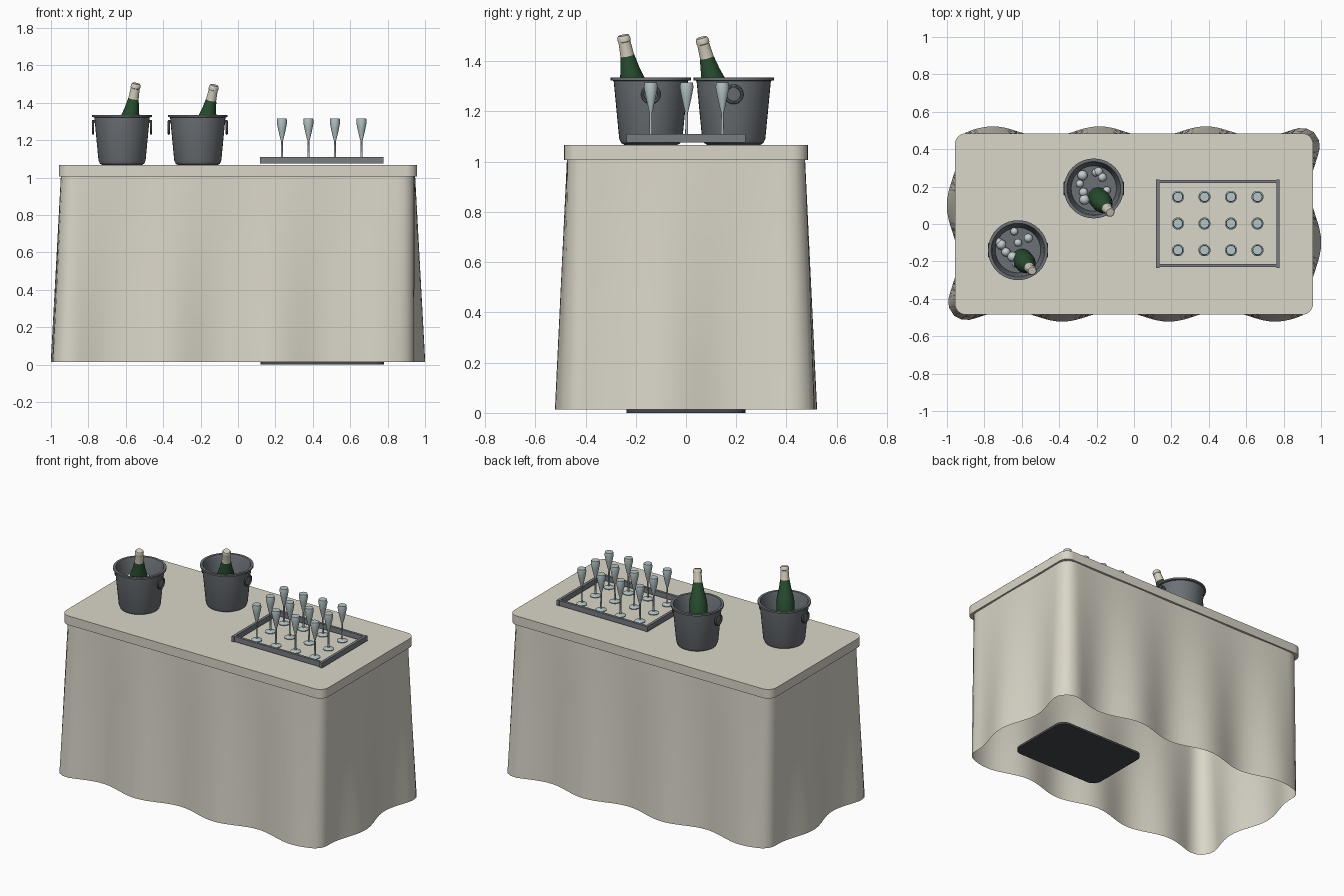
import bpy, bmesh, math
from mathutils import Vector, Matrix

if "Cube" in bpy.data.objects:
    bpy.data.objects.remove(bpy.data.objects["Cube"])


def mat(name, c):
    m = bpy.data.materials.new(name)
    m.diffuse_color = (*c, 1)
    m.use_nodes = True
    m.node_tree.nodes["Principled BSDF"].inputs["Base Color"].default_value = m.diffuse_color
    return m


LINEN = mat("linen", (0.70, 0.67, 0.58))
STEEL = mat("steel", (0.15, 0.165, 0.18))
TRAY = mat("tray_metal", (0.19, 0.205, 0.22))
DARK = mat("dark_base", (0.06, 0.065, 0.072))
GREEN = mat("bottle_green", (0.022, 0.075, 0.03))
FOIL = mat("pale_foil", (0.66, 0.62, 0.52))
GLASS = mat("glass", (0.47, 0.56, 0.57))
ICE = mat("ice", (0.56, 0.61, 0.62))


def finish(name, bm, mats, smooth=None, matrix=None, recalc=True):
    if recalc:
        bmesh.ops.recalc_face_normals(bm, faces=bm.faces)
    me = bpy.data.meshes.new(name)
    bm.to_mesh(me)
    bm.free()
    for m in mats:
        me.materials.append(m)
    ob = bpy.data.objects.new(name, me)
    bpy.context.collection.objects.link(ob)
    if matrix:
        ob.matrix_world = matrix
    if smooth:
        bpy.ops.object.select_all(action='DESELECT')
        ob.select_set(True)
        bpy.context.view_layer.objects.active = ob
        bpy.ops.object.shade_smooth_by_angle(angle=math.radians(smooth))
    return ob


def lathe(name, profile, mats, sides=32, matrix=None, split=None, smooth=35):
    # revolve (radius, z) points; faces above "split" take the second material
    bm = bmesh.new()
    rings = []
    for r, z in profile:
        if r == 0:
            rings.append([bm.verts.new((0, 0, z))] * sides)
        else:
            rings.append([bm.verts.new((r * math.cos(2 * math.pi * i / sides),
                                        r * math.sin(2 * math.pi * i / sides), z)) for i in range(sides)])
    for a, b in zip(rings, rings[1:]):
        for i in range(sides):
            j = (i + 1) % sides
            vs = list(dict.fromkeys([a[i], a[j], b[j], b[i]]))
            f = bm.faces.new(vs)
            if split and f.calc_center_median().z > split:
                f.material_index = 1
    return finish(name, bm, mats, smooth, matrix)


def rounded_outline(hx, hy, r, n=6):
    pts = []
    for k, (sx, sy) in enumerate([(1, 1), (-1, 1), (-1, -1), (1, -1)]):
        for i in range(n + 1):
            a = math.pi / 2 * (k + i / n)
            pts.append(Vector((sx * (hx - r) + r * math.cos(a), sy * (hy - r) + r * math.sin(a))))
    return pts


def rounded_slab(name, cx, cy, hx, hy, r, z0, z1, m):
    bm = bmesh.new()
    f = bm.faces.new([bm.verts.new((cx + p.x, cy + p.y, z0)) for p in rounded_outline(hx, hy, r)])
    g = bmesh.ops.extrude_face_region(bm, geom=[f])
    for v in g['geom']:
        if isinstance(v, bmesh.types.BMVert):
            v.co.z = z1
    return finish(name, bm, [m], 30)


def boxes(name, items, m):
    bm = bmesh.new()
    for x0, x1, y0, y1, z0, z1 in items:
        M = Matrix.Translation(((x0 + x1) / 2, (y0 + y1) / 2, (z0 + z1) / 2)) @ \
            Matrix.Diagonal((x1 - x0, y1 - y0, z1 - z0, 1))
        bmesh.ops.create_cube(bm, size=1, matrix=M)
    return finish(name, bm, [m])


# table top
rounded_slab("table_top", 0, 0, 0.958, 0.485, 0.06, 1.007, 1.067, LINEN)


# draped skirt: open rounded loop, folds widen towards the floor
def loop_points(hx, hy, r, count):
    pts = rounded_outline(hx, hy, r)
    segs = list(zip(pts, pts[1:] + pts[:1]))
    total = sum((b - a).length for a, b in segs)
    out = []
    for k in range(count):
        s = total * k / count
        for a, b in segs:
            d = (b - a).length
            if s <= d and d > 1e-6:
                t = (b - a).normalized()
                out.append((a + t * s, Vector((t.y, -t.x))))
                break
            s -= d
    return out


bm = bmesh.new()
N, levels = 160, 8
rows = []
for lv in range(levels + 1):
    t = lv / levels
    loop = loop_points(0.945 + 0.026 * t, 0.472 + 0.02 * t, 0.07 + 0.02 * t, N)
    rows.append([])
    for k, (p, n) in enumerate(loop):
        w = math.cos(2 * math.pi * (10 * k / N - 0.12))
        q = p + n * (0.002 + 0.028 * t) * w
        rows[-1].append(bm.verts.new((q.x, q.y, 1.01 - 0.996 * t)))
for a, b in zip(rows, rows[1:]):
    for i in range(N):
        j = (i + 1) % N
        bm.faces.new((a[j], a[i], b[i], b[j]))
finish("table_skirt", bm, [LINEN], 60, recalc=False)

# dark plate at floor level
rounded_slab("floor_plate", 0.45, 0, 0.33, 0.237, 0.06, 0, 0.014, DARK)

# serving tray rails
z0, z1 = 1.076, 1.11
boxes("tray_rim", [(0.122, 0.772, 0.219, 0.235, z0, z1), (0.122, 0.772, -0.229, -0.213, z0, z1),
                   (0.117, 0.135, -0.236, 0.237, z0, z1), (0.761, 0.779, -0.236, 0.237, z0, z1)], TRAY)

# flute glasses
flute = [(0, 1.080), (0.033, 1.080), (0.033, 1.084), (0.006, 1.092), (0.005, 1.195), (0.010, 1.212),
         (0.020, 1.255), (0.028, 1.297), (0.025, 1.316), (0, 1.316)]
for ix in range(4):
    for iy in range(3):
        lathe(f"flute_{ix}_{iy}", flute, [GLASS], 14,
              Matrix.Translation((0.235 + 0.1417 * ix, -0.14 + 0.1425 * iy, 0)))

# ice buckets, handles, ice and bottles
bucket = [(0, 1.067), (0.105, 1.067), (0.118, 1.074), (0.126, 1.092), (0.148, 1.322), (0.160, 1.324),
          (0.160, 1.335), (0.144, 1.335), (0.138, 1.32), (0.121, 1.20), (0, 1.20)]
bottle = [(0, 0), (0.05, 0), (0.055, 0.008), (0.055, 0.2), (0.050, 0.235), (0.038, 0.28),
          (0.030, 0.325), (0.0275, 0.335), (0.024, 0.392), (0.026, 0.394), (0.026, 0.41), (0.021, 0.418), (0, 0.418)]
setups = [
    ((-0.62, -0.14), (-0.545, -0.25, 1.503), (0.17, -0.20),
     [(-.02, .10), (.055, .065), (-.09, .03), (0, .04), (-.065, -.01), (-.03, -.035), (-.105, .045), (-.01, -.07)]),
    ((-0.215, 0.19), (-0.127, 0.062, 1.494), (0.21, -0.26),
     [(.01, .085), (.045, .06), (-.06, .07), (-.075, .025), (-.055, -.02), (-.05, -.06), (.07, -.01), (.025, .09)]),
]
for n, ((cx, cy), tip, (sx, sy), ice) in enumerate(setups, 1):
    lathe(f"ice_bucket_{n}", bucket, [STEEL], 40, Matrix.Translation((cx, cy, 0)))
    for side in (-1, 1):
        # ring handle with a small lug
        bm = bmesh.new()
        for i in range(24):
            a = 2 * math.pi * i / 24
            c = Vector((0, math.cos(a), math.sin(a)))
            for j in range(8):
                b = 2 * math.pi * j / 8
                bm.verts.new(c * (0.033 + 0.006 * math.cos(b)) + Vector((0.006 * math.sin(b), 0, 0)))
        bm.verts.ensure_lookup_table()
        for i in range(24):
            for j in range(8):
                i2, j2 = (i + 1) % 24, (j + 1) % 8
                bm.faces.new([bm.verts[k] for k in (i * 8 + j, i2 * 8 + j, i2 * 8 + j2, i * 8 + j2)])
        bmesh.ops.create_cube(bm, size=1, matrix=Matrix.Translation((-side * 0.006, 0, 0.033)) @
                              Matrix.Diagonal((0.022, 0.016, 0.016, 1)))
        finish(f"bucket_{n}_handle_{'left' if side < 0 else 'right'}", bm, [STEEL], 40,
               Matrix.Translation((cx + side * 0.155, cy, 1.268)))
    bm = bmesh.new()
    for i, (dx, dy) in enumerate(ice):
        bmesh.ops.create_uvsphere(bm, u_segments=14, v_segments=8, radius=0.021 + 0.003 * (i % 3),
                                  matrix=Matrix.Translation((cx + dx, cy + dy, 1.222 + 0.006 * (i % 2))))
    finish(f"ice_{n}", bm, [ICE], 50)
    axis = Vector((sx, sy, 1)).normalized()
    base = Vector(tip) - axis * 0.418
    M = Matrix.Translation(base) @ Vector((0, 0, 1)).rotation_difference(axis).to_matrix().to_4x4()
    lathe(f"bottle_{n}", bottle, [GREEN, FOIL], 24, M, split=0.336)
